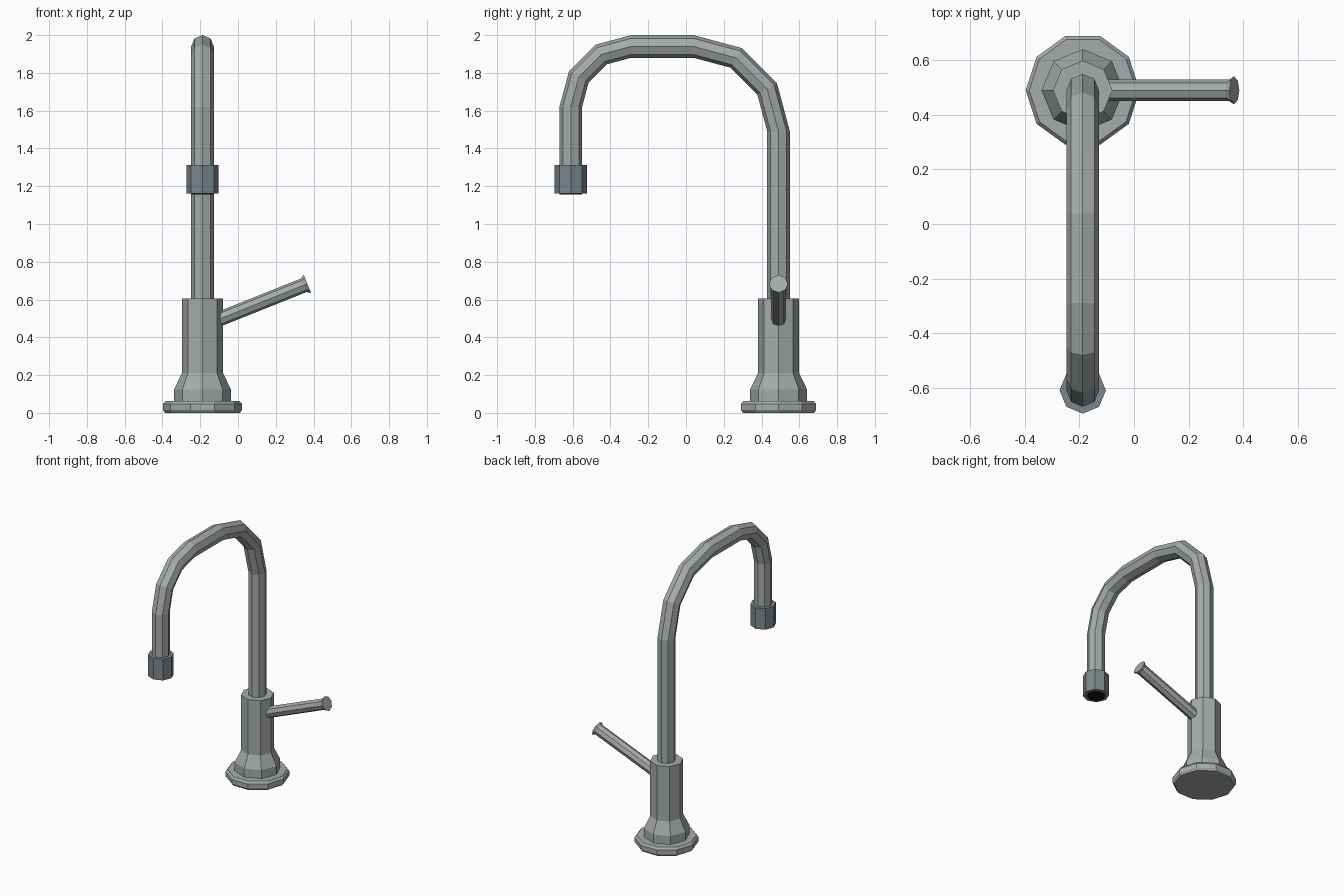
import bpy, bmesh
from math import sin, cos, pi, radians
from mathutils import Vector

cube = bpy.data.objects.get("Cube")
if cube:
    bpy.data.objects.remove(cube)


def material(name, r, g, b):
    m = bpy.data.materials.new(name)
    m.use_nodes = True
    m.diffuse_color = (r, g, b, 1)
    m.node_tree.nodes["Principled BSDF"].inputs["Base Color"].default_value = (r, g, b, 1)
    return m


metal = material("brushed metal", 0.38, 0.41, 0.405)
slate = material("slate metal", 0.20, 0.245, 0.265)
black = material("black", 0.008, 0.008, 0.008)


def loft(name, rings, sides, mat):
    """Skin a list of (centre, direction, radius) rings; directions lie in one plane."""
    bm = bmesh.new()
    loops = []
    for centre, direction, radius in rings:
        d = Vector(direction).normalized()
        # A vertical ring points its first corner along x
        side = Vector((1, 0, 0)) if abs(d.x) < 0.001 else Vector((0, 1, 0))
        other = d.cross(side)
        loops.append([bm.verts.new(Vector(centre) + radius *
                      (cos(a) * side + sin(a) * other))
                      for a in (2 * pi * i / sides for i in range(sides))])
    for low, high in zip(loops, loops[1:]):
        for i in range(sides):
            j = (i + 1) % sides
            bm.faces.new((low[i], low[j], high[j], high[i]))
    bm.faces.new(loops[0][::-1])
    bm.faces.new(loops[-1])
    bmesh.ops.recalc_face_normals(bm, faces=bm.faces)
    mesh = bpy.data.meshes.new(name)
    bm.to_mesh(mesh)
    bm.free()
    mesh.materials.append(mat)
    obj = bpy.data.objects.new(name, mesh)
    bpy.context.collection.objects.link(obj)
    return obj


def turned(name, y, profile, sides, mat):
    """Upright turned part from (radius, height) pairs."""
    return loft(name, [((X, y, z), (0, 0, 1), r) for r, z in profile], sides, mat)


X = -0.188        # plane of the spout
BACK, TIP = 0.49, -0.61

# Foot and body
turned("base_plate", BACK, [(0.198, 0), (0.209, 0.015), (0.209, 0.047), (0.196, 0.063)], 10, metal)
turned("body", BACK, [(0.151, 0.055), (0.151, 0.124), (0.109, 0.21), (0.109, 0.605)], 8, metal)

# Gooseneck spout: riser, large back bend, flat top, smaller front bend, drop
path = [((X, BACK, 0.58), (0, 0, 1), 0.06)]
for cy, cz, bend, start in ((0.04, 1.49, 0.45, 0), (-0.29, 1.62, 0.32, 90)):
    for step in range(4):
        a = radians(start + 30 * step)
        path.append(((X, cy + bend * cos(a), cz + bend * sin(a)), (0, -sin(a), cos(a)), 0.06))
path.append(((X, TIP, 1.18), (0, 0, -1), 0.06))
loft("spout", path, 8, metal)

# Nozzle and its dark outlet
turned("nozzle", TIP, [(0.085, 1.161), (0.085, 1.313)], 8, slate)
turned("outlet", TIP, [(0.06, 1.155), (0.06, 1.163)], 8, black)

# Tilted lever with a flared end
tilt = Vector((cos(radians(21.8)), 0, sin(radians(21.8))))
root = Vector((X + 0.07, BACK, 0.489))
length = 0.523
loft("lever", [(root + tilt * t, tilt, r) for t, r in
               ((0, 0.039), (length - 0.02, 0.039), (length - 0.004, 0.05), (length, 0.05))],
     8, metal)
